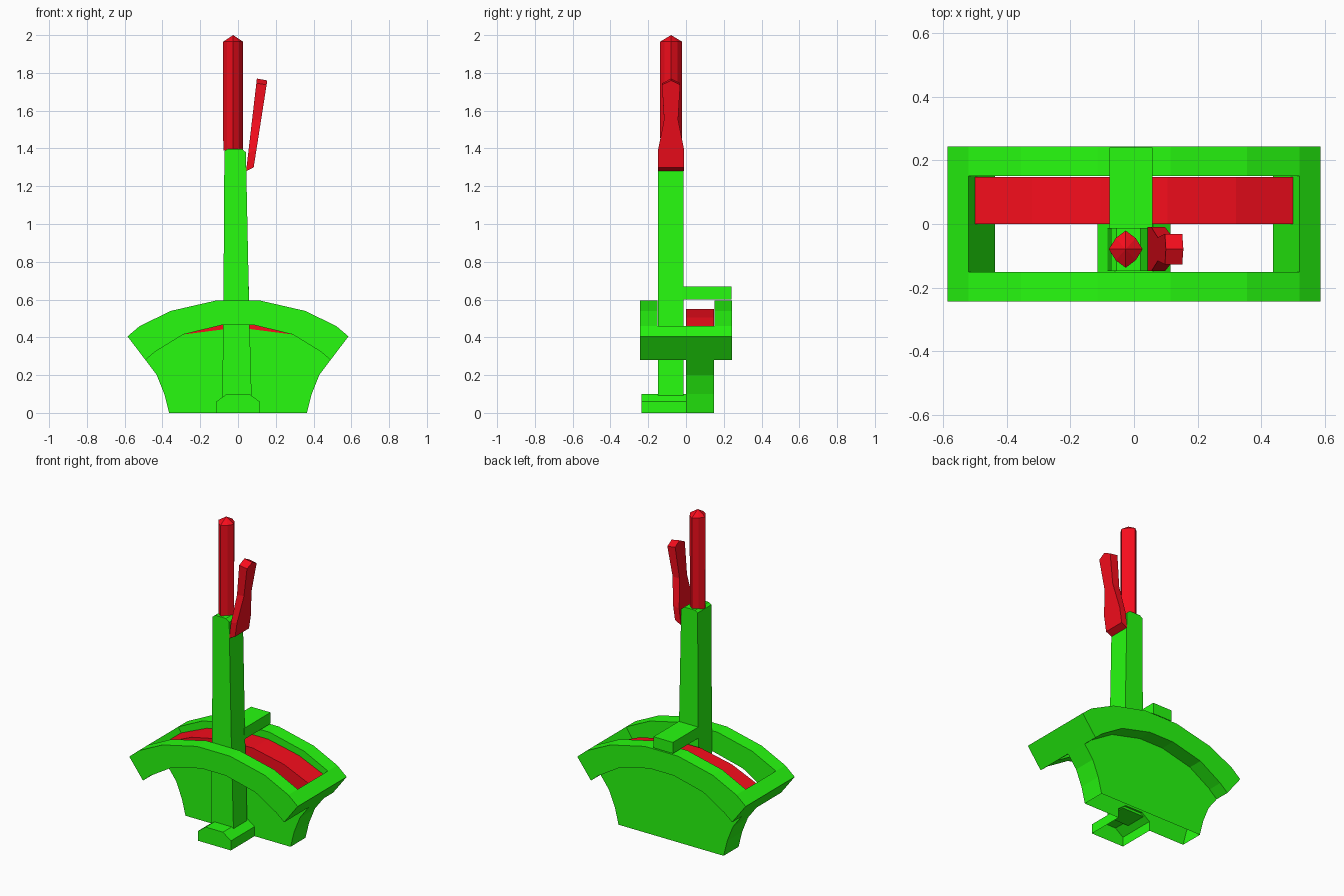
import bpy, bmesh, math

if "Cube" in bpy.data.objects:
    bpy.data.objects.remove(bpy.data.objects["Cube"])


def material(name, rgb):
    m = bpy.data.materials.new(name)
    m.diffuse_color = (*rgb, 1)
    m.use_nodes = True
    m.node_tree.nodes["Principled BSDF"].inputs["Base Color"].default_value = m.diffuse_color
    return m


GREEN = material("green", (0.02, 0.97, 0.005))
RED = material("red", (0.93, 0.004, 0.012))


def finish(bm, name, mat):
    bmesh.ops.recalc_face_normals(bm, faces=bm.faces)
    me = bpy.data.meshes.new(name)
    bm.to_mesh(me)
    bm.free()
    ob = bpy.data.objects.new(name, me)
    bpy.context.collection.objects.link(ob)
    me.materials.append(mat)
    return ob


def mirrored(half):
    """Close a right-hand outline by mirroring it across x = 0."""
    return half + [(-x, z) for x, z in reversed(half) if x != 0]


def prism(name, mat, profile, y0, y1, open_bottom=False, notch=(), back=True):
    """Extrude an (x, z) outline along y; notch is cut from the front bottom edge."""
    bm = bmesh.new()
    a = [bm.verts.new((x, y0, z)) for x, z in profile]
    b = [bm.verts.new((x, y1, z)) for x, z in profile]
    bm.faces.new(a + [bm.verts.new((x, y0, z)) for x, z in notch])
    if back:
        bm.faces.new(b[::-1])
    n = len(profile)
    for i in range(n):
        j = (i + 1) % n
        if open_bottom and profile[i][1] == 0 and profile[j][1] == 0:
            continue
        bm.faces.new((a[i], b[i], b[j], a[j]))
    return finish(bm, name, mat)


def loft(name, rings, tip=None):
    """Skin a stack of equal rings, closed flat or with a point."""
    bm = bmesh.new()
    rings = [[bm.verts.new(p) for p in r] for r in rings]
    n = len(rings[0])
    bm.faces.new(rings[0][::-1])
    for lo, hi in zip(rings, rings[1:]):
        for k in range(n):
            j = (k + 1) % n
            bm.faces.new((lo[k], lo[j], hi[j], hi[k]))
    if tip:
        t = bm.verts.new(tip)
        for k in range(n):
            bm.faces.new((rings[-1][k], rings[-1][(k + 1) % n], t))
    else:
        bm.faces.new(rings[-1])
    bmesh.ops.remove_doubles(bm, verts=bm.verts, dist=0.0005)
    return finish(bm, name, RED)


# Curved frame with a long slot
outer = [(0.585, 0.405), (0.52, 0.46), (0.355, 0.54), (0.115, 0.595)]
inner = [(0.085, 0.465), (0.29, 0.415), (0.437, 0.325), (0.49, 0.28)]
outline = mirrored(outer) + [(-x, z) for x, z in reversed(inner)] + inner
frame = prism("curved_frame", GREEN, outline, -0.243, 0.243)
dx, dz = 0.083, 0.135
slot = mirrored([(0.437 - dx, 0.325 - dz), (0.52 + dx, 0.46 + dz), (0.5, 0.9)])
cutter = prism("slot_cutter", GREEN, slot, -0.15, 0.15)
cut = frame.modifiers.new("slot", 'BOOLEAN')
cut.object, cut.operation, cut.solver = cutter, 'DIFFERENCE', 'EXACT'
bpy.context.view_layer.objects.active = frame
bpy.ops.object.modifier_apply(modifier="slot")
bpy.data.objects.remove(cutter)

# Foot and quadrant plate, hollow underneath and joined through an arch
arch = [(-0.115, 0), (-0.115, 0.06), (-0.06, 0.1), (0.06, 0.1), (0.115, 0.06), (0.115, 0)]
prism("foot", GREEN, arch, -0.235, 0, open_bottom=True, back=False)
side = [(0.365, 0), (0.39, 0.1), (0.43, 0.2), (0.49, 0.28), (0.437, 0.325), (0.29, 0.415), (0, 0.452)]
prism("quadrant_plate", GREEN, mirrored(side), 0, 0.148, open_bottom=True, notch=arch)

# Red band along the top of the plate, green on its back face
band = [(0, 0.452), (0.29, 0.415), (0.437, 0.325), (0.5, 0.427), (0.32, 0.505), (0.105, 0.55)]
red_band = prism("red_band", RED, mirrored(band), 0, 0.148)
red_band.data.materials.append(GREEN)
for f in red_band.data.polygons:
    if f.center.y > 0.14:
        f.material_index = 1

# Lever arm and its pointer
prism("lever_arm", GREEN,
      [(-0.083, 0.085), (0.072, 0.085), (0.058, 0.6), (0.042, 1.38), (0.02, 1.398),
       (-0.055, 1.398), (-0.072, 1.385), (-0.077, 0.6)], -0.148, -0.012)
prism("pointer", GREEN, [(-0.077, 0.6), (0.058, 0.6), (0.058, 0.67), (-0.077, 0.67)], -0.02, 0.24)

# Eight-sided, diamond-like grip with a pointed cap
rings = []
for z, size in ((1.39, 0.052), (1.965, 0.053)):
    ring = []
    for k in range(8):
        r = size * (0.84 if k % 2 else 1)
        ring.append((-0.026 + r * math.cos(k * math.pi / 4),
                     -0.079 + 1.1 * r * math.sin(k * math.pi / 4), z))
    rings.append(ring)
loft("grip", rings, tip=(-0.026, -0.079, 2.0))

# Waisted release trigger: sections are (position along length, half width)
rings = []
for t, w in ((0, 0.069), (0.2, 0.069), (0.55, 0.037), (0.95, 0.048), (1, 0)):
    xl, zl = 0.043 + 0.057 * t, 1.28 + 0.49 * t
    xr, zr = 0.083 + 0.072 * t, 1.3 + 0.46 * t
    rings.append([(xl, -0.079 - w, zl), (xr, -0.079 - w, zr),
                  (xr, -0.079 + w, zr), (xl, -0.079 + w, zl)])
top = rings.pop()
trigger = loft("release_trigger", rings)
# Ridge the trigger's flat end
bm = bmesh.new()
bm.from_mesh(trigger.data)
end = max(bm.faces, key=lambda f: f.calc_center_median().z)
low = list(end.verts)
bm.faces.remove(end)
ridge = {s: bm.verts.new(top[s]) for s in (0, 1)}
left = sorted((v for v in low if v.co.x < 0.12), key=lambda v: v.co.y)
right = sorted((v for v in low if v.co.x >= 0.12), key=lambda v: v.co.y)
bm.faces.new((left[0], right[0], ridge[1], ridge[0]))
bm.faces.new((left[1], right[1], ridge[1], ridge[0]))
bm.faces.new((left[0], left[1], ridge[0]))
bm.faces.new((right[0], right[1], ridge[1]))
bmesh.ops.recalc_face_normals(bm, faces=bm.faces)
bm.to_mesh(trigger.data)
bm.free()
